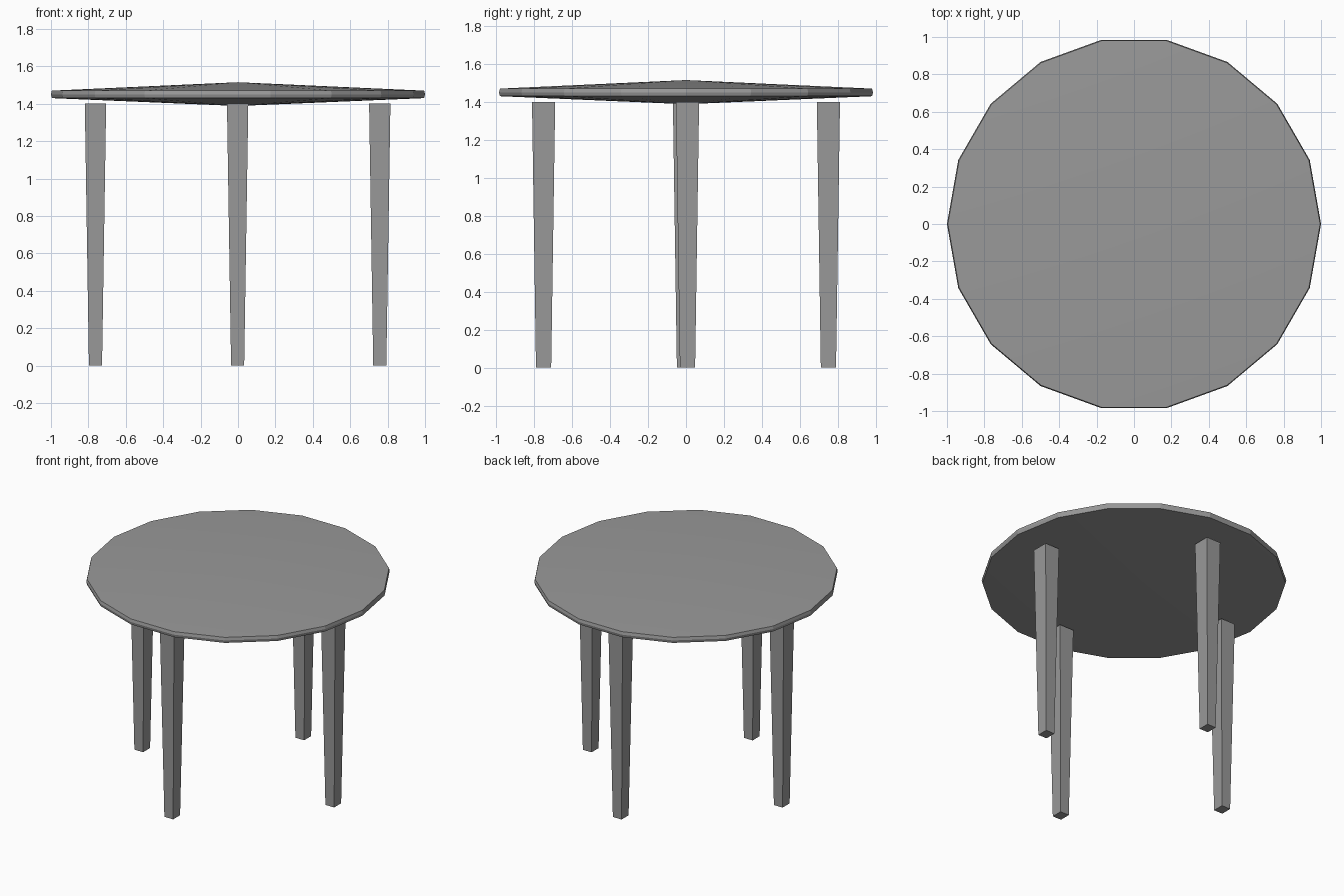
import bpy
import bmesh
import math

cube = bpy.data.objects.get("Cube")
if cube:
    bpy.data.objects.remove(cube, do_unlink=True)

grey = bpy.data.materials.new("plain grey")
grey.use_nodes = True
colour = (0.32, 0.32, 0.32, 1)
grey.diffuse_color = colour
grey.node_tree.nodes["Principled BSDF"].inputs["Base Color"].default_value = colour


def add_object(name, bm):
    bmesh.ops.recalc_face_normals(bm, faces=bm.faces)
    mesh = bpy.data.meshes.new(name)
    bm.to_mesh(mesh)
    bm.free()
    mesh.materials.append(grey)
    obj = bpy.data.objects.new(name, mesh)
    bpy.context.collection.objects.link(obj)
    return obj


# Round top: a shallow cone above and below a thin faceted rim
SIDES = 18
bm = bmesh.new()
rings = [[bm.verts.new((math.cos(a) * r, math.sin(a) * r, z))
          for a in (math.tau * i / SIDES for i in range(SIDES))]
         for r, z in ((0.995, 1.43), (1, 1.45), (0.995, 1.47))]
under, over = bm.verts.new((0, 0, 1.388)), bm.verts.new((0, 0, 1.515))
for i in range(SIDES):
    j = (i + 1) % SIDES
    for low, high in zip(rings, rings[1:]):
        bm.faces.new((low[i], low[j], high[j], high[i]))
    bm.faces.new((under, rings[0][j], rings[0][i]))
    bm.faces.new((over, rings[-1][i], rings[-1][j]))
top = add_object("table_top", bm)
bpy.ops.object.select_all(action="DESELECT")
top.select_set(True)
bpy.context.view_layer.objects.active = top
bpy.ops.object.shade_smooth_by_angle(angle=math.radians(15))


# Four tapered square legs, one on each axis
def add_leg(name, x, y):
    bm = bmesh.new()
    bmesh.ops.create_cube(bm, size=1)
    for v in bm.verts:
        upper = v.co.z > 0
        v.co.x = x + v.co.x * (0.114 if upper else 0.07)
        v.co.y = y + v.co.y * (0.122 if upper else 0.08)
        v.co.z = 1.4 if upper else 0
    add_object(name, bm)


add_leg("left_leg", 0.758, 0.008)
add_leg("right_leg", -0.762, -0.008)
add_leg("front_leg", -0.002, -0.75)
add_leg("back_leg", -0.002, 0.75)
